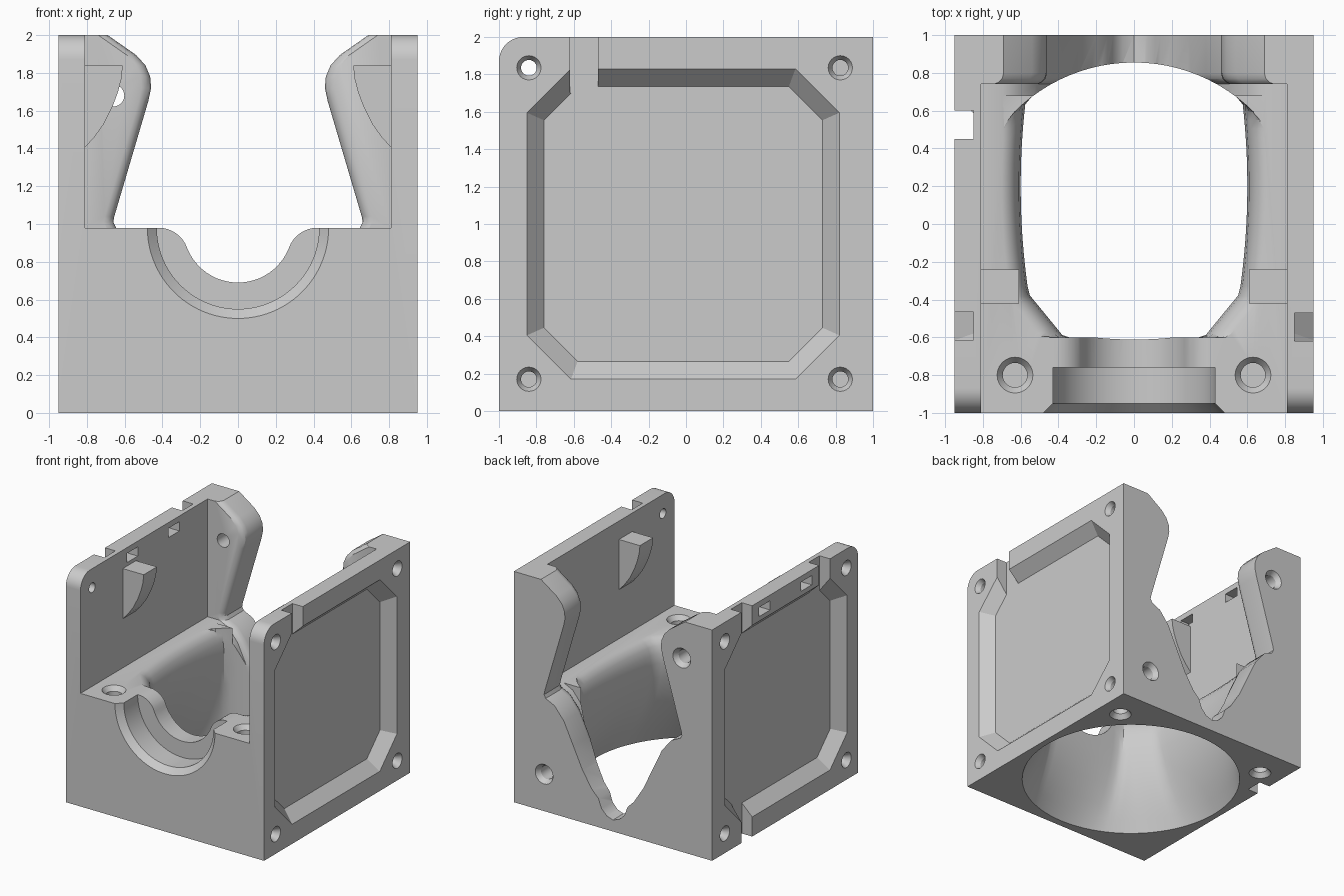
import bpy, bmesh, math
from mathutils import Vector

cube = bpy.data.objects.get("Cube")
if cube:
    bpy.data.objects.remove(cube, do_unlink=True)

grey = bpy.data.materials.new("plain grey")
grey.use_nodes = True
COLOUR = (0.6, 0.6, 0.6, 1)
grey.diffuse_color = COLOUR
grey.node_tree.nodes["Principled BSDF"].inputs["Base Color"].default_value = COLOUR


def loft(name, rings):
    """Closed solid through rings that share one point count."""
    bm = bmesh.new()
    loops = [[bm.verts.new(p) for p in ring] for ring in rings]
    n = len(loops[0])
    for a, b in zip(loops, loops[1:]):
        for i in range(n):
            j = (i + 1) % n
            bm.faces.new((a[i], a[j], b[j], b[i]))
    bm.faces.new(loops[0][::-1])
    bm.faces.new(loops[-1])
    bmesh.ops.recalc_face_normals(bm, faces=bm.faces)
    mesh = bpy.data.meshes.new(name)
    bm.to_mesh(mesh)
    bm.free()
    mesh.materials.append(grey)
    obj = bpy.data.objects.new(name, mesh)
    bpy.context.collection.objects.link(obj)
    return obj


def box(name, lo, hi):
    return loft(name, [[(lo[0], lo[1], z), (hi[0], lo[1], z), (hi[0], hi[1], z), (lo[0], hi[1], z)]
                       for z in (lo[2], hi[2])])


def arc(cx, cy, r, start, end, steps):
    angles = [math.radians(start + (end - start) * i / steps) for i in range(steps + 1)]
    return [(cx + r * math.cos(a), cy + r * math.sin(a)) for a in angles]


def along_y(profile, y):
    return [(x, y, z) for x, z in profile]


def along_x(profile, x):
    return [(x, y, z) for y, z in profile]


def mirrored(half):
    return half + [(-x, z) for x, z in reversed(half) if abs(x) > 1e-6]


# Block with rounded front top edge
profile = [(-1, 0), (1, 0), (1, 2)] + arc(-0.87, 1.87, 0.13, 90, 180, 10)
body = loft("housing", [along_x(profile, -0.95), along_x(profile, 0.95)])


def cut(cutter):
    cutter.hide_render = True
    mod = body.modifiers.new("cut", "BOOLEAN")
    mod.operation = "DIFFERENCE"
    mod.solver = "EXACT"
    mod.object = cutter
    bpy.context.view_layer.objects.active = body
    bpy.ops.object.modifier_apply(modifier=mod.name)
    bpy.data.objects.remove(cutter, do_unlink=True)


def screw_hole(point, inward, r_out, r_in, depth):
    """Countersunk round hole from a surface point."""
    p, d = Vector(point), Vector(inward)
    u = d.orthogonal().normalized()
    v = d.cross(u)
    ring = arc(0, 0, 1, 0, 345, 23)
    steps = [(-0.02, r_out), (0, r_out), (0.04, r_in), (depth, r_in)]
    cut(loft("screw_cutter", [[p + d * t + (u * a + v * b) * r for a, b in ring] for t, r in steps]))


# Open bay between the side walls
cut(box("bay_cutter", (-0.81, -1.2, 0.98), (0.81, 0.74, 2.2)))

# Rear opening between the posts, with a softened front edge
half = [(0.83, 2.1), (0.69, 2), (0.54, 1.895), (0.49, 1.84), (0.465, 1.78), (0.46, 1.72),
        (0.475, 1.65), (0.655, 1.04), (0.66, 1.01), (0.645, 0.98), (0.56, 0.94), (0.47, 0.83),
        (0.38, 0.64), (0.29, 0.45), (0.2, 0.31), (0.14, 0.25), (0.11, 0.17), (0.06, 0.12), (0, 0.1)]
rings = []
for y, grow in ((0.68, 0.05), (0.74, 0.05), (0.752, 0.025), (0.77, 0.008), (0.8, 0), (1.1, 0)):
    rings.append(along_y(mirrored([(x + grow if x > 0.2 else x, z) for x, z in half]), y))
cut(loft("rear_opening_cutter", rings))


# Air duct: round below, blending to a narrow throat with a flared lip
def throat(x, y, flare):
    limit = 0.6 - 0.13 * (y - 0.2) ** 2 + flare
    x, y = max(-limit, min(limit, x)), max(-0.6, y)
    over = 0.775 * abs(x) - 0.634 * y - 0.667 - flare
    if over > 0:
        x -= math.copysign(0.775 * over, x)
        y += 0.634 * over
    return x, max(-0.6, y)


rings = []
for z, t, flare in ((-0.02, 0, 0), (0, 0, 0), (0.1, 0.2, 0), (0.2, 0.4, 0), (0.35, 0.65, 0),
                    (0.5, 0.83, 0), (0.65, 0.95, 0), (0.78, 1, 0), (0.86, 1, 0.01),
                    (0.92, 1, 0.03), (0.96, 1, 0.06), (0.985, 1, 0.11)):
    ring = []
    for x, y in arc(0, -0.04, 0.895, 0, 356.25, 95):
        tx, ty = throat(x, y, flare)
        ring.append((x + (tx - x) * t, y + (ty - y) * t, z))
    rings.append(ring)
cut(loft("duct_cutter", rings))

# Front saddle: stepped ring seat and a smaller through hole
seat = [along_y(arc(0, 0.98, r, 0, 356.25, 95), y)
        for y, r in ((-1.02, 0.485), (-1, 0.48), (-0.95, 0.43), (-0.76, 0.43))]
cut(loft("seat_cutter", seat))
half = [(0.42, 1.1)] + arc(0.42, 0.82, 0.16, 90, 160, 8) + arc(0, 0.98, 0.29, -21, -90, 12)
half[-1] = (0, 0.69)
cut(loft("saddle_cutter", [along_y(mirrored(half), -0.78), along_y(mirrored(half), -0.55)]))

# Side panels: bevelled octagonal recess, cable notches, corner screws
def octagon(w, h, c):
    pts = [(w, h - c), (w - c, h), (c - w, h), (-w, h - c), (-w, c - h), (c - w, -h), (w - c, -h), (w, c - h)]
    return [(y - 0.015, z + 1) for y, z in pts]


for s in (-1, 1):
    outer, inner = octagon(0.835, 0.83, 0.235), octagon(0.745, 0.735, 0.18)
    cut(loft("panel_cutter", [along_x(outer, s * 0.97), along_x(outer, s * 0.95), along_x(inner, s * 0.85)]))
    for y in (-0.84, 0.825):
        for z in (0.17, 1.835):
            screw_hole((s * 0.95, y, z), (-s, 0, 0), 0.065, 0.042, 0.2)


def notch(s, y, low, high):
    a, b = sorted((s * 0.85, s * 1.1))
    cut(box("notch_cutter", (a, y - 0.075, low), (b, y + 0.075, high)))


notch(1, -0.545, 1.7, 2.1)
notch(-1, -0.54, 1.7, 2.1)
notch(-1, 0.525, 1.7, 2.1)
notch(-1, 0.525, -0.1, 0.3)

# Small windows along the top of one side wall
for y in (-0.29, 0.28):
    cut(box("window_cutter", (-1.1, y - 0.075, 1.87), (-0.75, y + 0.075, 1.95)))

# Screws in the saddle, base and back
for s in (-1, 1):
    screw_hole((s * 0.63, -0.8, 0.98), (0, 0, -1), 0.095, 0.065, 0.3)
    screw_hole((s * 0.75, 0.72, 0), (0, 0, 1), 0.09, 0.06, 0.25)
    screw_hole((s * 0.66, 1, 1 - s * 0.68), (0, -1, 0), 0.085, 0.058, 0.3 if s < 0 else 0.2)

# Curved retaining fins inside the side walls
fin = [(0.83, 1.84), (0.61, 1.84), (0.617, 1.77), (0.635, 1.7), (0.665, 1.62), (0.71, 1.53),
       (0.76, 1.46), (0.81, 1.405), (0.83, 1.405)]
parts = [body]
for s, side in ((-1, "right"), (1, "left")):
    shape = [(s * x, z) for x, z in fin]
    parts.append(loft(side + "_retaining_fin", [along_y(shape, -0.42), along_y(shape, -0.24)]))

for obj in bpy.context.selected_objects:
    obj.select_set(False)
for obj in parts:
    obj.select_set(True)
bpy.context.view_layer.objects.active = body
bpy.ops.object.shade_smooth_by_angle(angle=math.radians(28))
